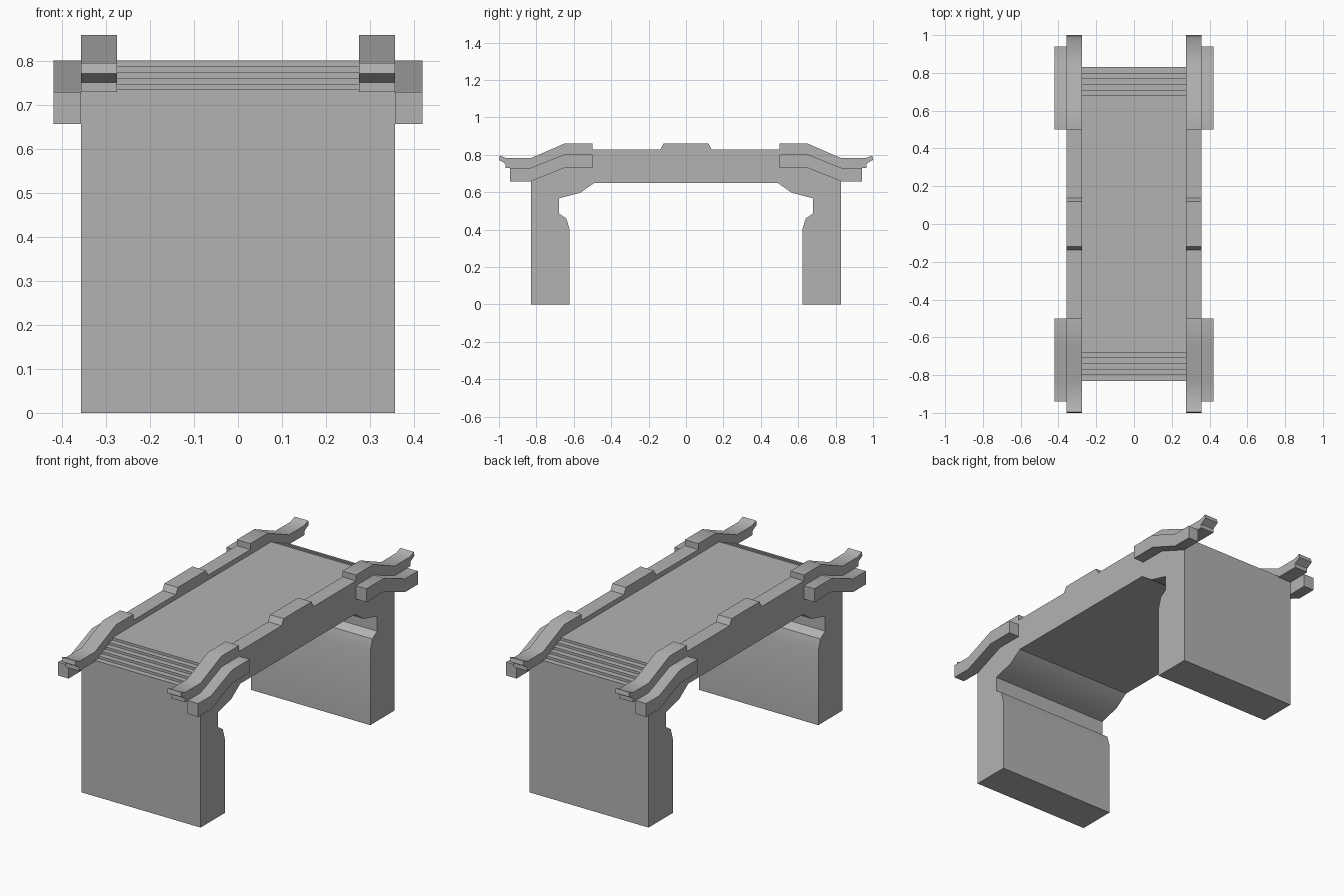
import bpy
import bmesh
from math import radians

if "Cube" in bpy.data.objects:
    bpy.data.objects.remove(bpy.data.objects["Cube"], do_unlink=True)

stone = bpy.data.materials.new("grey stone")
stone.use_nodes = True
stone.diffuse_color = (0.45, 0.45, 0.45, 1)
stone.node_tree.nodes["Principled BSDF"].inputs["Base Color"].default_value = (0.45, 0.45, 0.45, 1)


def extrude(name, profile, x0, x1):
    """Extrude a closed (y, z) outline from x0 to x1."""
    bm = bmesh.new()
    face = bm.faces.new([bm.verts.new((x0, y, z)) for y, z in profile])
    moved = bmesh.ops.extrude_face_region(bm, geom=[face])["geom"]
    verts = [v for v in moved if isinstance(v, bmesh.types.BMVert)]
    bmesh.ops.translate(bm, verts=verts, vec=(x1 - x0, 0, 0))
    bmesh.ops.recalc_face_normals(bm, faces=bm.faces)
    mesh = bpy.data.meshes.new(name)
    bm.to_mesh(mesh)
    bm.free()
    mesh.materials.append(stone)
    obj = bpy.data.objects.new(name, mesh)
    bpy.context.collection.objects.link(obj)
    bpy.ops.object.select_all(action="DESELECT")
    obj.select_set(True)
    bpy.context.view_layer.objects.active = obj
    bpy.ops.object.shade_smooth_by_angle(angle=radians(30))
    return obj


def mirrored(half):
    """Complete a front half profile with its back half."""
    return half + [(-y, z) for y, z in reversed(half)]


WIDTH, INNER, OUTER = 0.357, 0.276, 0.42
END, DECK, SPRING = 0.83, 0.802, 0.736

# Steps climbing from the end wall to the deck
steps = [(-END, SPRING)]
COUNT = 5
for i in range(COUNT):
    y = -END + 0.03 * (i + 1)
    z = SPRING + (DECK - SPRING) * i / COUNT
    steps += [(y, z), (y, z + (DECK - SPRING) / COUNT)]

# Body: legs, haunches and deck in one block
arch = [(-0.49, 0.65), (-0.565, 0.597), (-0.68, 0.567), (-0.68, 0.487),
        (-0.64, 0.46), (-0.622, 0.4), (-0.622, 0), (-END, 0)]
outside = mirrored([(-END, 0)] + steps)
inside = mirrored(arch[:-1])
inside = inside[len(arch) - 1:] + inside[:len(arch) - 1]
extrude("bridge_body", outside + inside, -WIDTH, WIDTH)

# Parapets: rest on the steps, with raised blocks and upturned tips
tip = [(-END, 0.73), (-0.965, 0.73), (-0.965, 0.752), (-1, 0.773),
       (-0.995, 0.796), (-0.96, 0.782), (-END, 0.782)]
crest = [(-0.65, 0.86), (-0.5, 0.86), (-0.5, 0.828), (-0.137, 0.828), (-0.12, 0.86)]
parapet = mirrored(tip + crest) + mirrored(steps)[::-1]

# Side brackets: bent bars outside each parapet end
bracket_top = [(-0.94, 0.73), (-END, 0.73), (-0.65, 0.802), (-0.5, 0.802)]
bracket = bracket_top + [(y, z - 0.072) for y, z in reversed(bracket_top)]

for side, s in (("left", 1), ("right", -1)):
    extrude(side + "_parapet", parapet, s * INNER, s * WIDTH)
    for end, d in (("front", 1), ("back", -1)):
        extrude(f"{end}_{side}_bracket", [(d * y, z) for y, z in bracket], s * WIDTH, s * OUTER)
